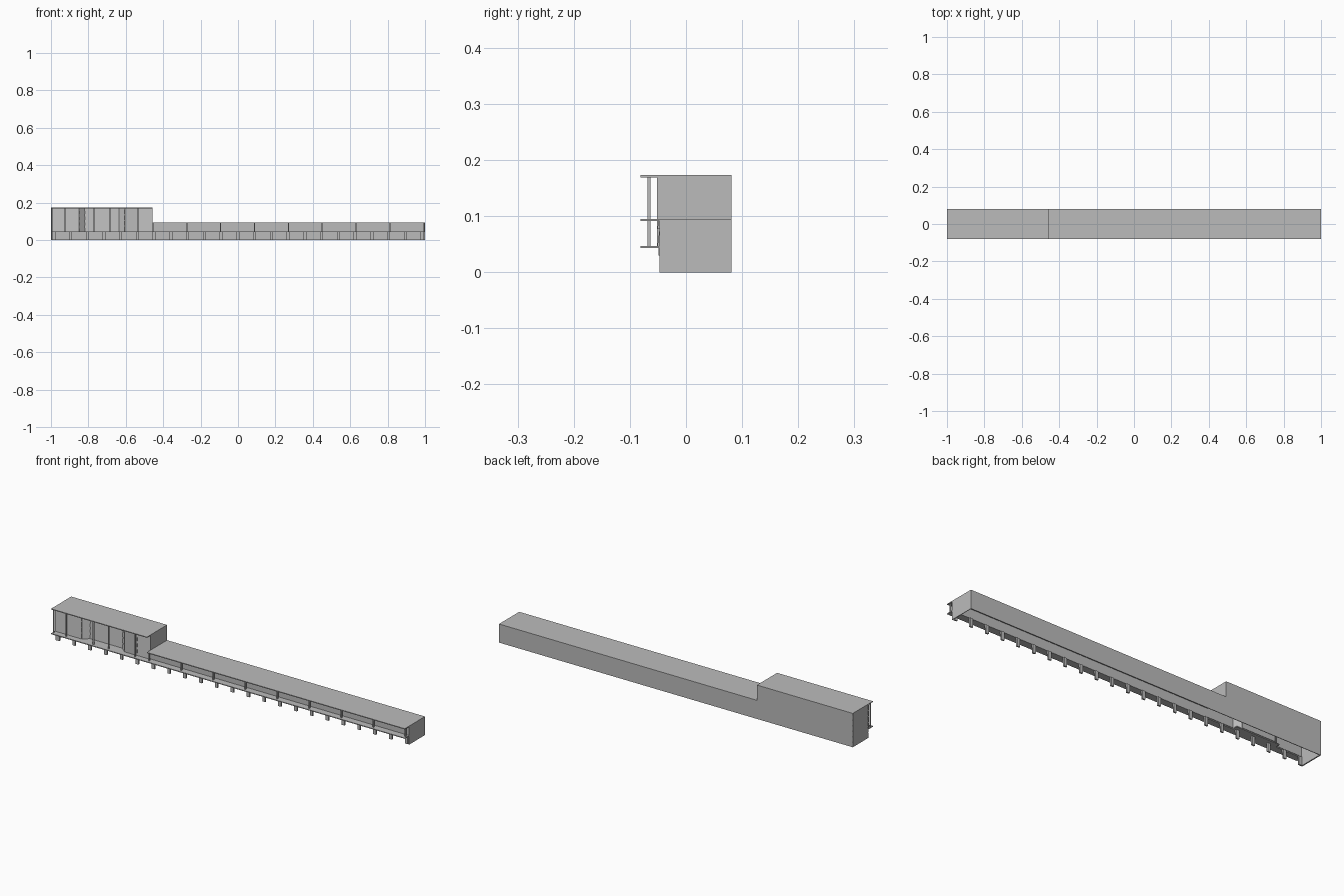
import bpy, bmesh
from mathutils import Vector

cube = bpy.data.objects.get("Cube")
if cube:
    bpy.data.objects.remove(cube, do_unlink=True)

grey = bpy.data.materials.new("plain_grey")
grey.use_nodes = True
colour = (0.5, 0.5, 0.5, 1)
grey.diffuse_color = colour
grey.node_tree.nodes["Principled BSDF"].inputs["Base Color"].default_value = colour


def finish(name, bm):
    bmesh.ops.recalc_face_normals(bm, faces=bm.faces[:])
    mesh = bpy.data.meshes.new(name)
    bm.to_mesh(mesh)
    bm.free()
    mesh.materials.append(grey)
    obj = bpy.data.objects.new(name, mesh)
    bpy.context.collection.objects.link(obj)
    return obj


def box(name, x, y, z):
    """Box given as (low, high) pairs on each axis."""
    bm = bmesh.new()
    bmesh.ops.create_cube(bm, size=1)
    for v in bm.verts:
        v.co = [b[0] if c < 0 else b[1] for c, b in zip(v.co, (x, y, z))]
    return finish(name, bm)


def clad_wall(name, start, end, z0, z1, boards, lip=0.004):
    """Wall between two plan points, with overlapping boards outside."""
    a, b = Vector((*start, 0)), Vector((*end, 0))
    run = (b - a).normalized()
    out = Vector((run.y, -run.x, 0))
    step = (z1 - z0) / boards
    profile = [(-WALL, z0)]
    for i in range(boards):
        profile += [(lip, z0 + i * step), (0, z0 + (i + 1) * step)]
    profile.append((-WALL, z1))
    bm = bmesh.new()
    face = bm.faces.new([bm.verts.new(a + out * o + Vector((0, 0, z))) for o, z in profile])
    side = bmesh.ops.extrude_face_region(bm, geom=[face], use_keep_orig=True)
    moved = [g for g in side["geom"] if isinstance(g, bmesh.types.BMVert)]
    bmesh.ops.translate(bm, verts=moved, vec=b - a)
    return finish(name, bm)


WALL = 0.003
LEFT, STEP, RIGHT = -1.0, -0.458, 1.0
EDGE, BACK = -0.0815, 0.0815
FRONT, RECESS = -0.047, -0.021
DECK, LOW, HIGH = 0.047, 0.095, 0.173
SLAB = 0.004

# Roofs and loading deck
box("low_roof", (STEP, RIGHT), (EDGE, BACK), (LOW - SLAB, LOW))
box("high_roof", (LEFT, STEP), (EDGE, BACK), (HIGH - SLAB, HIGH))
box("deck", (LEFT, RIGHT), (EDGE, FRONT), (DECK - SLAB, DECK))
box("recess_floor", (-0.85, -0.605), (FRONT, RECESS), (DECK - SLAB, DECK))

# Long walls and end walls
box("low_back_wall", (STEP, RIGHT), (BACK - WALL, BACK), (0, LOW))
box("high_back_wall", (LEFT, STEP), (BACK - WALL, BACK), (0, HIGH))
box("low_front_wall", (STEP, RIGHT), (FRONT, FRONT + WALL), (DECK - SLAB, LOW))
box("left_end_wall", (RIGHT - WALL, RIGHT), (FRONT, BACK), (0, LOW))
box("step_wall", (STEP - WALL, STEP), (-0.052, BACK), (LOW - SLAB, HIGH))
clad_wall("right_end_wall", (LEFT + 0.003, BACK), (LEFT + 0.003, FRONT), 0, HIGH - SLAB, 6, 0.003)

# Clad front of the tall block, with its splayed recess
plan = [(LEFT, FRONT), (-0.85, FRONT), (-0.82, RECESS), (-0.635, RECESS), (-0.605, FRONT)]
names = ["front_right_cladding", "recess_right_splay", "recess_cladding", "recess_left_splay"]
for name, p, q in zip(names, plan, plan[1:]):
    clad_wall(name, p, q, DECK, HIGH - SLAB, 4)
box("plain_door_panel", (-0.605, -0.535), (-0.052, FRONT + WALL), (DECK, HIGH - SLAB))
clad_wall("front_left_cladding", (-0.535, FRONT), (STEP, FRONT), DECK, HIGH - SLAB, 4)

# Posts holding up the canopies
POST = 0.003


def post(name, x, top):
    box(name, (x - POST, x + POST), (-0.069, -0.063), (DECK, top))


for x in (-0.995, -0.925, -0.77, -0.685, -0.535):
    post("tall_post", x, HIGH - SLAB)
for i in range(9):
    post("low_post", -0.455 + i * 0.181, LOW - SLAB)

# Short piers under the deck
for i in range(23):
    x = -0.985 + i * 0.0895
    box("deck_pier", (x - 0.008, x + 0.008), (FRONT, FRONT + 0.008), (0, DECK - SLAB))
    box("pier_cap", (x - 0.008, x + 0.008), (FRONT - 0.002, FRONT), (0.03, DECK - SLAB))
